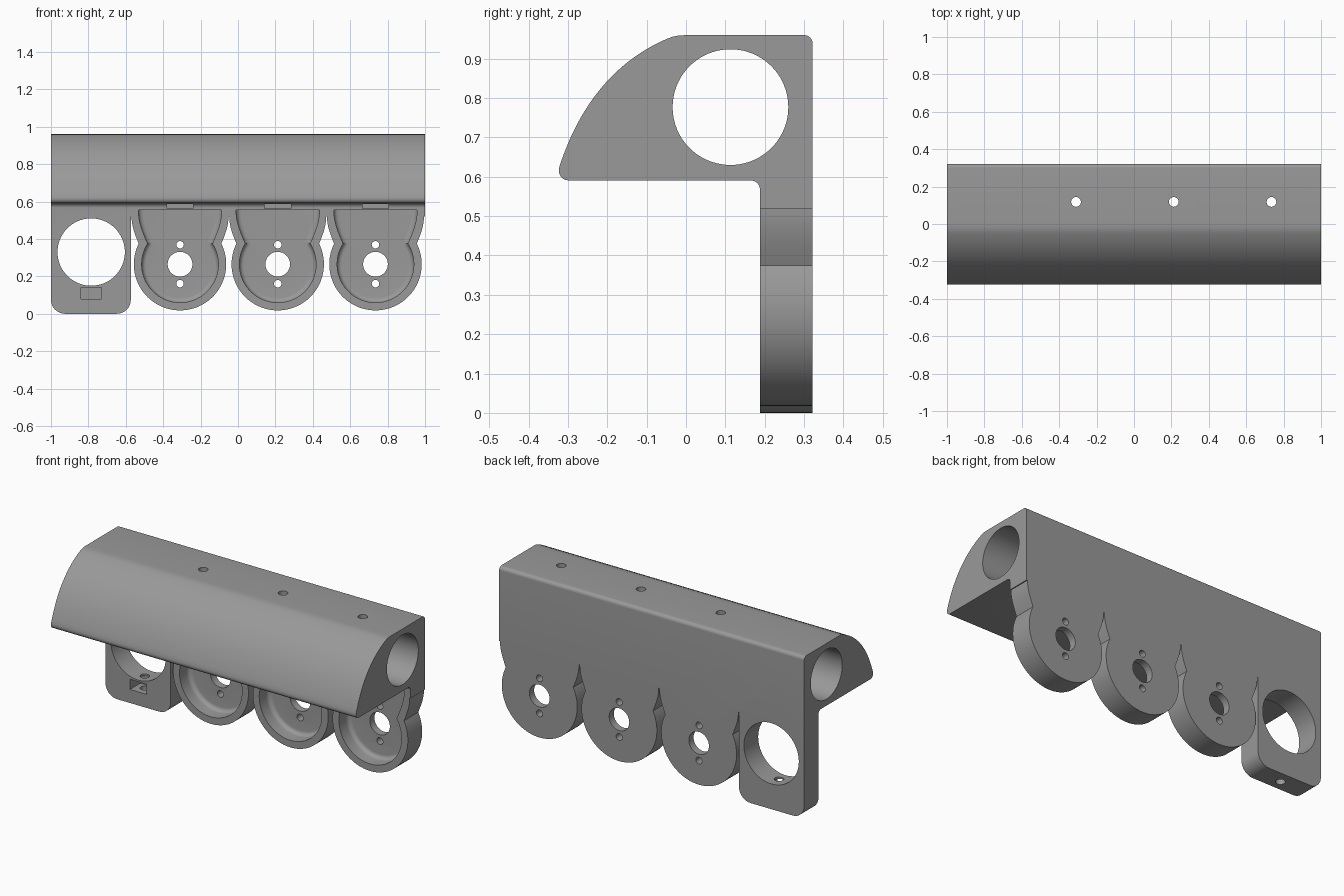
import bpy, bmesh, math
from mathutils import Matrix

if "Cube" in bpy.data.objects:
    bpy.data.objects.remove(bpy.data.objects["Cube"])

CUPS = (-0.31, 0.2125, 0.735)      # x centres of the round cups
CUP_Z, WAIST_Z = 0.265, 0.375
FRONT, BACK = 0.188, 0.322         # plate faces in y

grey = bpy.data.materials.new("grey plastic")
grey.diffuse_color = (0.32, 0.32, 0.32, 1)
grey.use_nodes = True
grey.node_tree.nodes["Principled BSDF"].inputs["Base Color"].default_value = grey.diffuse_color


def finish(name, bm):
    bmesh.ops.recalc_face_normals(bm, faces=bm.faces)
    me = bpy.data.meshes.new(name)
    bm.to_mesh(me)
    bm.free()
    ob = bpy.data.objects.new(name, me)
    bpy.context.collection.objects.link(ob)
    me.materials.append(grey)
    return ob


def loft(name, rings):
    """Closed solid through rings of equal point count."""
    bm = bmesh.new()
    vs = [[bm.verts.new(p) for p in ring] for ring in rings]
    n = len(vs[0])
    for a, b in zip(vs, vs[1:]):
        for i in range(n):
            j = (i + 1) % n
            bm.faces.new((a[i], a[j], b[j], b[i]))
    bm.faces.new(vs[0])
    bm.faces.new(vs[-1][::-1])
    return finish(name, bm)


def rod(name, centre, r, length, axis, seg=48):
    rot = {'X': Matrix.Rotation(math.pi / 2, 4, 'Y'),
           'Y': Matrix.Rotation(math.pi / 2, 4, 'X'), 'Z': Matrix()}[axis]
    bm = bmesh.new()
    bmesh.ops.create_cone(bm, cap_ends=True, segments=seg, radius1=r, radius2=r,
                          depth=length, matrix=Matrix.Translation(centre) @ rot)
    return finish(name, bm)


def box(name, lo, hi):
    return loft(name, [[(lo[0], y, lo[2]), (hi[0], y, lo[2]), (hi[0], y, hi[2]),
                        (lo[0], y, hi[2])] for y in (lo[1], hi[1])])


def arc(cx, cy, r, a0, a1, n=8):
    return [(cx + r * math.cos(math.radians(a0 + (a1 - a0) * i / n)),
             cy + r * math.sin(math.radians(a0 + (a1 - a0) * i / n)))
            for i in range(n + 1)]


def cup_half(r, flare, top, n=8):
    """Right half of a cup outline, bottom to top, relative to its x centre."""
    waist = math.degrees(math.asin((WAIST_Z - CUP_Z) / r))
    pts = arc(0, CUP_Z, r, -90, waist, 32)
    w = pts[-1][0]
    for i in range(1, n + 1):
        t = i / n
        pts.append((w + flare * math.sin(t * math.pi / 2), WAIST_Z + (top - WAIST_Z) * t))
    return pts


def mirrored(half):
    return half + [(-x, z) for x, z in half[:0:-1]]


# body: side profile swept along x
a, c, b = (-0.05, 0.95), (-0.244, 0.865), (-0.322, 0.625)
nose = [tuple((1 - t) ** 2 * a[k] + 2 * t * (1 - t) * c[k] + t * t * b[k] for k in (0, 1))
        for t in (i / 24 for i in range(25))]
side = ([(BACK, -0.1)] + arc(BACK - 0.022, 0.938, 0.022, 0, 90)
        + [(0.0, 0.96), (-0.018, 0.959), (-0.034, 0.956)] + nose
        + arc(-0.299, 0.615, 0.024, 180, 270)
        + arc(FRONT - 0.024, 0.567, 0.024, 90, 0) + [(FRONT, -0.1)])
body = loft("light_bar_bracket", [[(x, y, z) for y, z in side] for x in (-1, 1)])

# front outline that trims the hanging plate into a block and three cups
outline = ([(-1.1, 1.2), (-1.1, 0.075)] + arc(-0.925, 0.075, 0.075, 180, 270)
           + arc(-0.648, 0.075, 0.075, 270, 360) + [(-0.573, 0.52)])
half = cup_half(0.247, 0.038, 0.52)
for cx in CUPS:
    left = [(cx - x, z) for x, z in half[::-1]]
    outline += left + [(cx + x, z) for x, z in half[1:]]
outline += [(1.1, 0.52), (1.1, 1.2)]
trim = loft("plate_trim", [[(x, y, z) for x, z in outline] for y in (-0.6, 0.6)])

cutters = []
# long tube bore and the block's round window
cutters.append(rod("tube_bore", (0, 0.113, 0.777), 0.147, 2.4, 'X', 80))
cutters.append(rod("window_bore", (-0.785, 0.25, 0.33), 0.18, 0.4, 'Y', 80))
# nut pocket and its screw hole
cutters.append(box("nut_pocket", (-0.84, 0.15, 0.08), (-0.73, 0.285, 0.14)))
cutters.append(rod("block_screw_hole", (-0.785, 0.25, 0.06), 0.026, 0.24, 'Z', 24))

FLOOR, FILLET = 0.278, 0.025
for cx in CUPS:
    # cup recess with a rounded floor edge
    levels = [(0.15, 0)] + [(FLOOR - FILLET + FILLET * math.sin(q), FILLET * (1 - math.cos(q)))
                            for q in (i * math.pi / 12 for i in range(7))]
    rings = [[(cx + x, y, z) for x, z in mirrored(cup_half(0.205, 0.05, 0.555)
                                                  if o == 0 else
                                                  cup_half(0.205 - o, 0.05, 0.555))]
             for y, o in levels]
    cutters.append(loft("cup_recess", rings))
    # shaft hole with a screw hole above and below
    cutters.append(rod("shaft_hole", (cx, 0.3, CUP_Z), 0.066, 0.2, 'Y'))
    for dz in (-0.104, 0.104):
        cutters.append(rod("cup_screw_hole", (cx, 0.3, CUP_Z + dz), 0.02, 0.2, 'Y', 24))
    # vertical screw hole through the beam and small slot under it
    cutters.append(rod("beam_screw_hole", (cx, 0.118, 0.78), 0.026, 0.5, 'Z', 24))
    cutters.append(box("wire_slot", (cx - 0.07, 0.155, 0.563), (cx + 0.07, 0.215, 0.587)))

for ob, op in [(trim, 'INTERSECT')] + [(k, 'DIFFERENCE') for k in cutters]:
    m = body.modifiers.new(ob.name, 'BOOLEAN')
    m.operation, m.solver, m.object = op, 'EXACT', ob

# apply the cuts and drop the helpers
bpy.context.view_layer.update()
mesh = bpy.data.meshes.new_from_object(
    body.evaluated_get(bpy.context.evaluated_depsgraph_get()))
body.modifiers.clear()
body.data = mesh
mesh.materials.clear()
mesh.materials.append(grey)
for p in mesh.polygons:
    p.material_index = 0
for ob in [trim] + cutters:
    bpy.data.objects.remove(ob)

bpy.context.view_layer.objects.active = body
body.select_set(True)
bpy.ops.object.shade_smooth_by_angle(angle=math.radians(30))
